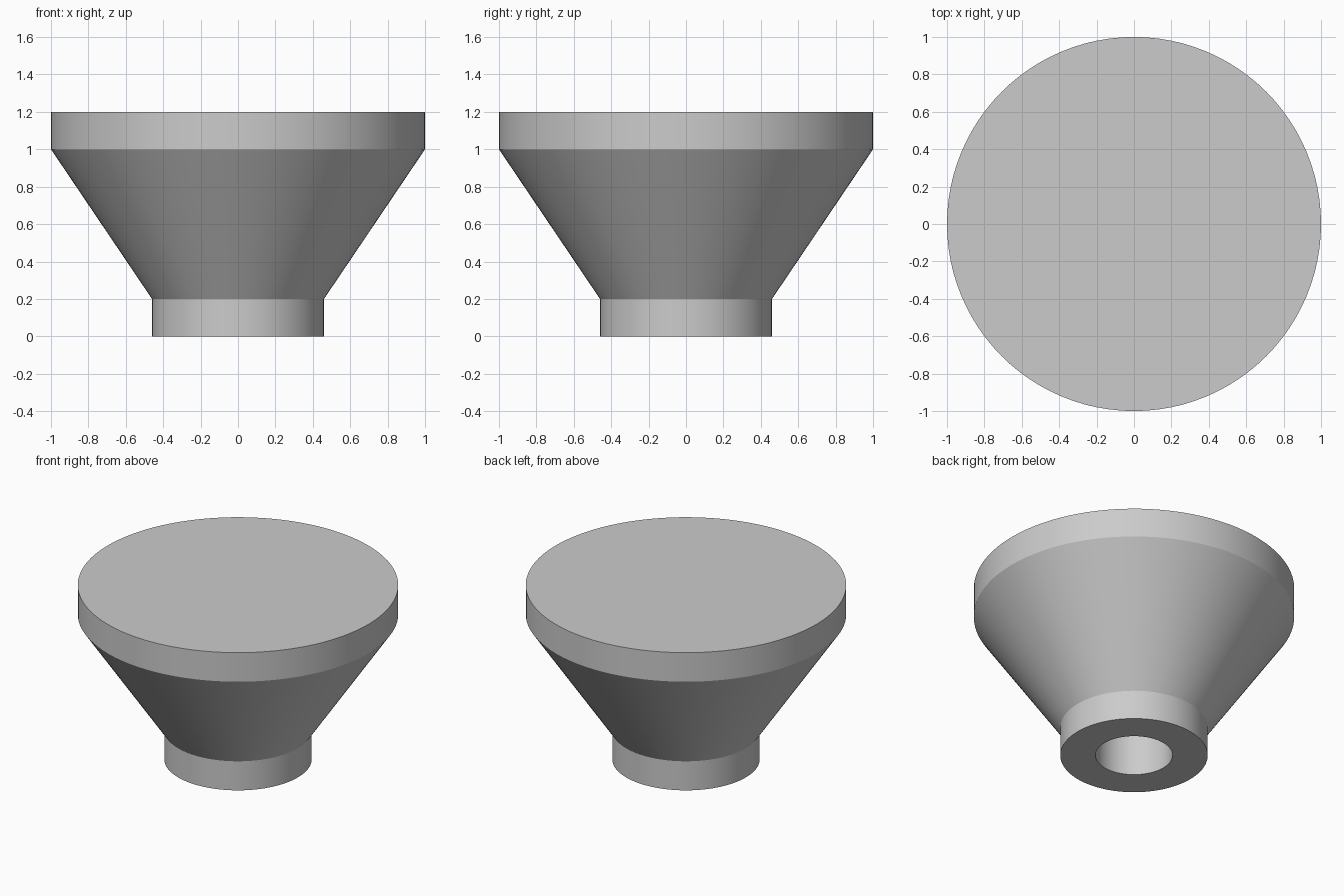
import bpy
import bmesh
import math

cube = bpy.data.objects.get("Cube")
if cube:
    bpy.data.objects.remove(cube, do_unlink=True)

SEGMENTS = 96

# Single grey material
grey = bpy.data.materials.new("light_grey")
grey.use_nodes = True
colour = (0.6, 0.6, 0.6, 1)
grey.diffuse_color = colour
grey.node_tree.nodes["Principled BSDF"].inputs["Base Color"].default_value = colour


def lathe(name, profile):
    """Turn a (radius, height) profile around the z axis; zero radius closes on the axis."""
    bm = bmesh.new()
    verts = [bm.verts.new((r, 0, z)) for r, z in profile]
    edges = [bm.edges.new(pair) for pair in zip(verts, verts[1:])]
    bmesh.ops.spin(bm, geom=verts + edges, cent=(0, 0, 0), axis=(0, 0, 1),
                   angle=math.tau, steps=SEGMENTS, use_duplicate=False)
    bmesh.ops.remove_doubles(bm, verts=bm.verts, dist=0.0001)
    bmesh.ops.recalc_face_normals(bm, faces=bm.faces)
    mesh = bpy.data.meshes.new(name)
    bm.to_mesh(mesh)
    bm.free()
    mesh.materials.append(grey)
    obj = bpy.data.objects.new(name, mesh)
    bpy.context.collection.objects.link(obj)
    bpy.ops.object.select_all(action="DESELECT")
    obj.select_set(True)
    bpy.context.view_layer.objects.active = obj
    bpy.ops.object.shade_smooth_by_angle(angle=math.radians(25))
    return obj


# Knob: blind bore, collar, flared cone, rim and flat top
lathe("flared_knob", [
    (0, 0.8), (0.24, 0.8), (0.24, 0),
    (0.46, 0), (0.46, 0.2),
    (1, 1), (1, 1.2), (0, 1.2),
])
